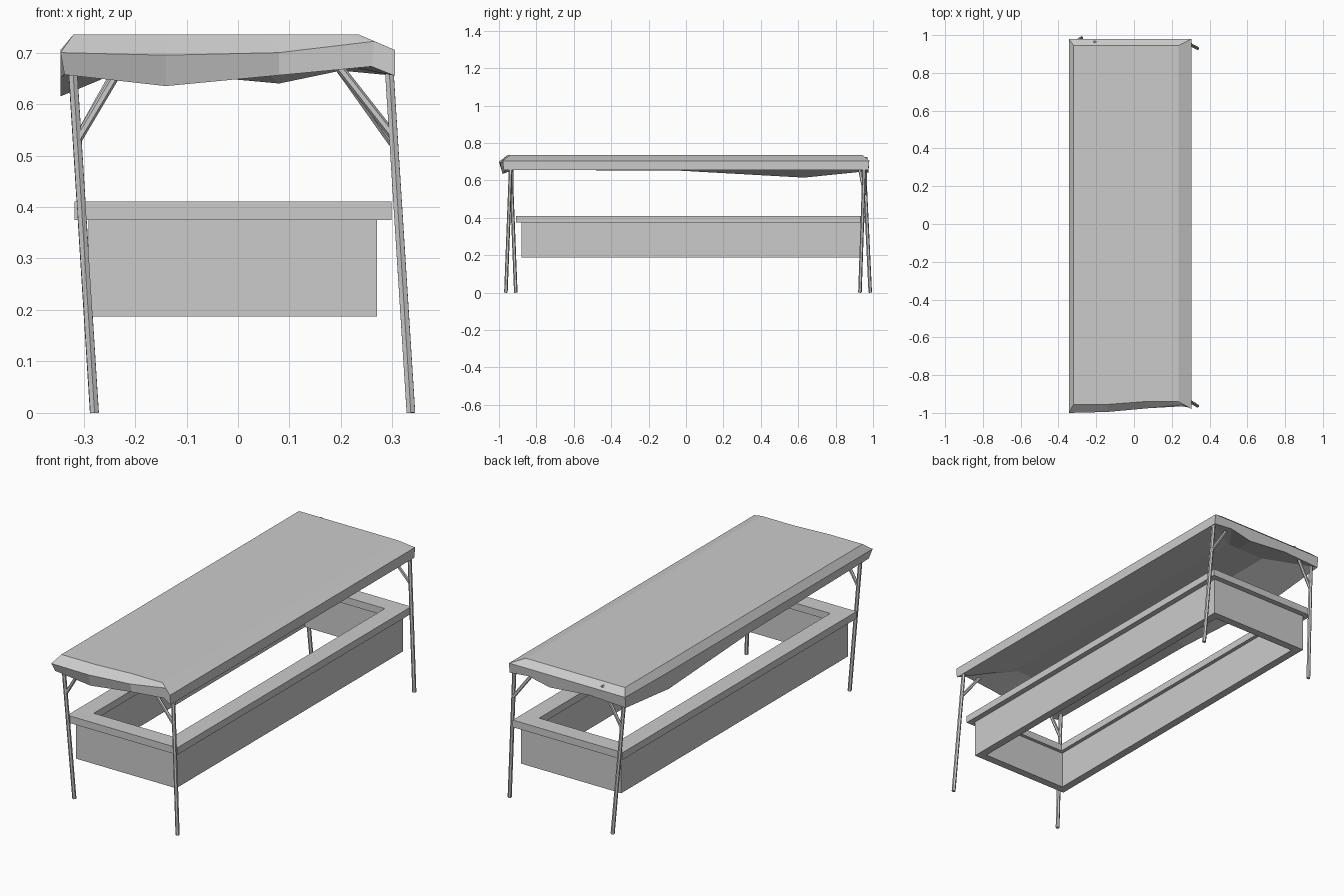
import bpy, bmesh
from mathutils import Vector

if "Cube" in bpy.data.objects:
    bpy.data.objects.remove(bpy.data.objects["Cube"])


def make_object(name, bm):
    bmesh.ops.recalc_face_normals(bm, faces=bm.faces[:])
    mesh = bpy.data.meshes.new(name)
    bm.to_mesh(mesh)
    bm.free()
    ob = bpy.data.objects.new(name, mesh)
    bpy.context.collection.objects.link(ob)
    return ob


def bridge(bm, loops, close=False):
    """Join matching vertex loops with quads."""
    n = len(loops[0])
    pairs = list(zip(loops, loops[1:]))
    if close:
        pairs.append((loops[-1], loops[0]))
    for a, b in pairs:
        for i in range(n):
            j = (i + 1) % n
            bm.faces.new((a[i], a[j], b[j], b[i]))


def pole(name, start, end, radius):
    """Six-sided straight pole between two points."""
    start, end = Vector(start), Vector(end)
    axis = end - start
    bm = bmesh.new()
    bmesh.ops.create_cone(bm, cap_ends=True, segments=6, radius1=radius,
                          radius2=radius, depth=axis.length)
    ob = make_object(name, bm)
    ob.rotation_mode = 'QUATERNION'
    ob.rotation_quaternion = axis.to_track_quat('Z', 'Y')
    ob.location = (start + end) / 2


def frame(name, x0, x1, y0, y1, z0, z1, wall):
    """Rectangular tube, open through the middle."""
    bm = bmesh.new()

    def loop(inset, z):
        return [bm.verts.new((x, y, z)) for x, y in (
            (x0 + inset, y0 + inset), (x1 - inset, y0 + inset),
            (x1 - inset, y1 - inset), (x0 + inset, y1 - inset))]
    bridge(bm, [loop(0, z0), loop(0, z1), loop(wall, z1), loop(wall, z0)], close=True)
    make_object(name, bm)


# Cloth canopy: top edge, fold line and sagging hem, anticlockwise from front left
top = [(-.32, -.955), (-.14, -.955), (.06, -.94), (.20, -.94), (.235, -.94),
       (.235, .945), (.20, .945), (.06, .945), (-.14, .945), (-.32, .945),
       (-.32, .63), (-.32, -.03)]
fold = [(-.345, -1, .70), (-.14, -.995, .695), (.08, -.975, .70),
        (.265, -.957, .722), (.305, -.98, .705),
        (.305, .98, .705), (.22, .98, .705), (.08, .98, .705), (-.14, .98, .705),
        (-.345, .98, .705), (-.345, .63, .70), (-.345, -.03, .70)]
hem = [(-.337, -.98, .657), (-.14, -.98, .635), (.08, -.965, .656),
       (.26, -.965, .673), (.305, -.975, .655),
       (.305, .975, .655), (.20, .975, .665), (.08, .975, .64), (-.14, .975, .66),
       (-.345, .975, .65), (-.345, .63, .615), (-.345, -.03, .652)]
bm = bmesh.new()
loops = [[bm.verts.new((x, y, .735)) for x, y in top],
         [bm.verts.new(p) for p in fold],
         [bm.verts.new(p) for p in hem],
         [bm.verts.new((-.02 + (x + .02) * .4, y * .85, .70)) for x, y in top]]
bridge(bm, loops)
bm.faces.new(loops[0])
bm.faces.new(loops[3])
make_object("canopy", bm)

# Leaning legs: name, side x at top, y at top, y at foot
for name, x, y_top, y_foot in (("front_left", -.322, -.937, -.91),
                               ("front_right", .293, -.937, -.963),
                               ("back_left", -.322, .953, .985),
                               ("back_right", .293, .953, .93)):
    pole(name + "_leg", (x + .043, y_foot, 0), (x, y_top, .68), .0095)

# Diagonal braces under the canopy
pole("front_left_brace", (-.312, -.93, .53), (-.235, -.93, .66), .0085)
pole("front_right_brace", (.30, -.94, .54), (.19, -.94, .68), .0085)
pole("back_left_brace", (-.312, .958, .53), (-.205, .962, .722), .0085)
pole("back_right_brace", (.30, .955, .525), (.19, .925, .68), .0085)

# Counter: overhanging top rim and open hanging body
frame("counter_rim", -.318, .298, -.91, .96, .375, .411, .087)
frame("counter_body", -.29, .27, -.88, .932, .187, .375, .04)
